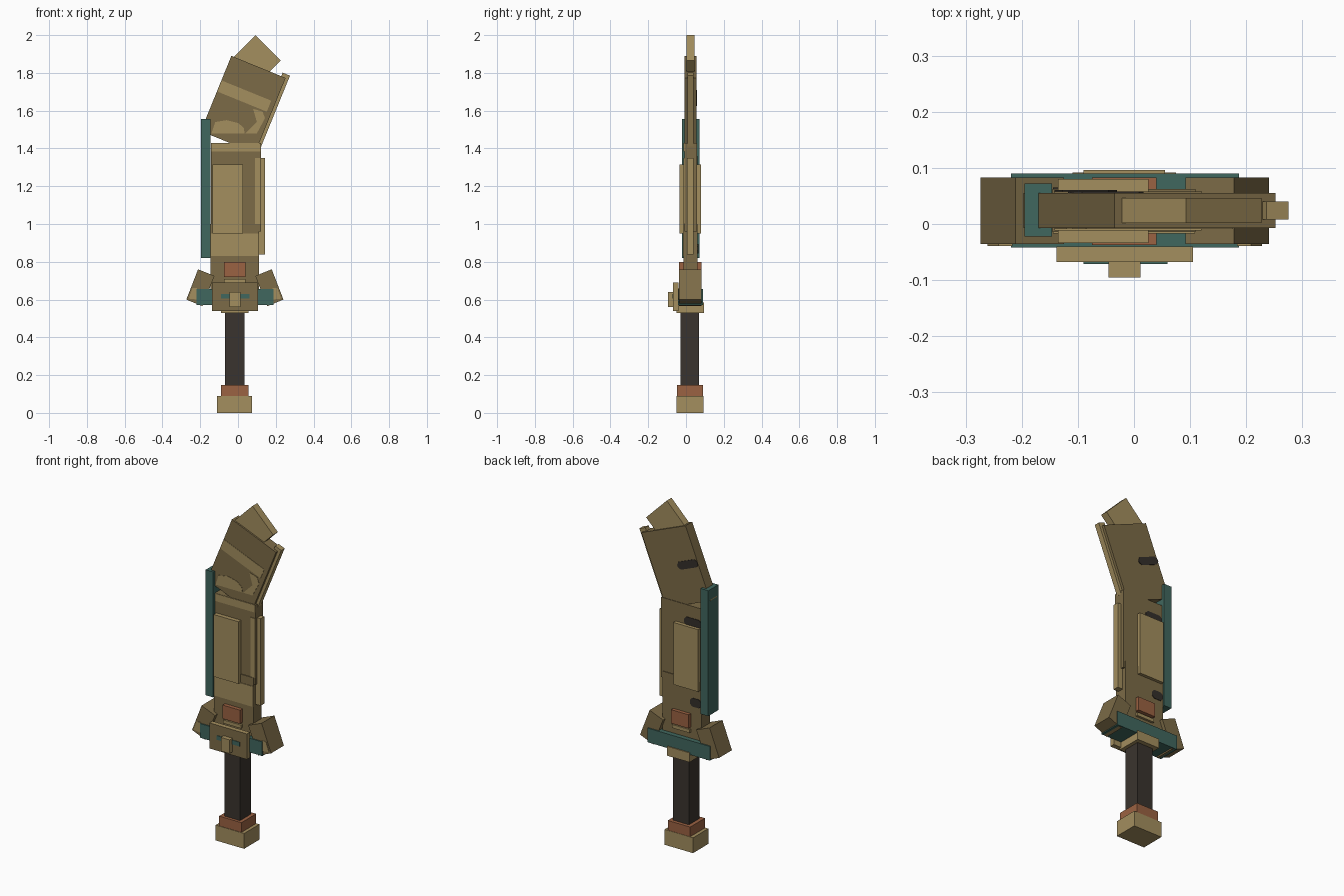
import bpy, bmesh, math

if "Cube" in bpy.data.objects:
    bpy.data.objects.remove(bpy.data.objects["Cube"])


def material(name, rgb):
    lin = [(c / 255 / 12.92) if c < 10 else ((c / 255 + 0.055) / 1.055) ** 2.4 for c in rgb]
    m = bpy.data.materials.new(name)
    m.diffuse_color = (*lin, 1)
    m.use_nodes = True
    m.node_tree.nodes["Principled BSDF"].inputs["Base Color"].default_value = m.diffuse_color
    return m


BROWN = material("olive_brown", (124, 107, 71))
TAN = material("tan", (163, 142, 94))
TEAL = material("teal", (64, 103, 94))
RUST = material("rust", (155, 98, 66))
DARK = material("dark_grip", (58, 52, 46))
BLACK = material("charcoal", (52, 47, 42))


def prism(name, pts, y0, y1, mat):
    """Extrude an (x, z) outline from y0 to y1."""
    bm = bmesh.new()
    a = [bm.verts.new((x, y0, z)) for x, z in pts]
    b = [bm.verts.new((x, y1, z)) for x, z in pts]
    bm.faces.new(a)
    bm.faces.new(b[::-1])
    n = len(pts)
    for i in range(n):
        j = (i + 1) % n
        bm.faces.new((a[j], a[i], b[i], b[j]))
    bmesh.ops.recalc_face_normals(bm, faces=bm.faces)
    me = bpy.data.meshes.new(name)
    bm.to_mesh(me)
    bm.free()
    me.materials.append(mat)
    ob = bpy.data.objects.new(name, me)
    bpy.context.collection.objects.link(ob)
    return ob


def rect(x0, x1, z0, z1):
    return [(x0, z0), (x1, z0), (x1, z1), (x0, z1)]


def box(name, x0, x1, y0, y1, z0, z1, mat):
    return prism(name, rect(x0, x1, z0, z1), y0, y1, mat)


def tilt(pts):
    """Map (across, down) coordinates of the bent blade tip to (x, z)."""
    c, s = 0.926, 0.377
    return [(-0.035 + u * c - v * s, 1.89 - u * s - v * c) for u, v in pts]


def blob(x0, x1, z0, z1, r):
    """Outline with chamfered corners for camouflage patches."""
    return [(x0 + r, z0), (x1 - r, z0), (x1, z0 + r), (x1, z1 - r),
            (x1 - r, z1), (x0 + r, z1), (x0, z1 - r), (x0, z0 + r)]


# Handle
box("pommel", -0.11, 0.075, -0.05, 0.092, 0, 0.09, TAN)
box("pommel_collar", -0.09, 0.055, -0.047, 0.09, 0.09, 0.147, RUST)
box("grip", -0.068, 0.034, -0.03, 0.07, 0.147, 0.535, DARK)

# Guard
box("guard_collar", -0.09, 0.055, -0.05, 0.096, 0.53, 0.585, TAN)
box("guard_bar", -0.219, 0.187, -0.042, 0.09, 0.572, 0.655, TEAL)
plate = box("guard_front_plate", -0.138, 0.105, -0.068, -0.04, 0.54, 0.69, TAN)
plate.data.materials.append(BROWN)
for f in plate.data.polygons:
    if f.normal.y < -0.9:
        f.material_index = 1
box("guard_front_inlay", -0.09, 0.06, -0.071, -0.067, 0.605, 0.63, TEAL)
box("guard_stud", -0.045, 0.012, -0.095, -0.067, 0.56, 0.64, TAN)
MID = -0.0165
for side, sx in (("left", -1), ("right", 1)):
    wing = [(0.195, 0.76), (0.257, 0.60), (0.172, 0.565), (0.108, 0.725)]
    patch = [(0.20, 0.66), (0.225, 0.66), (0.245, 0.605), (0.20, 0.60)]
    prism(f"guard_wing_{side}", [(MID + sx * x, z) for x, z in wing], -0.036, 0.083, BROWN)
    prism(f"wing_patch_{side}", [(MID + sx * x, z) for x, z in patch], -0.039, -0.035, TAN)

# Straight part of the blade
box("blade_base", -0.145, 0.11, -0.014, 0.062, 0.60, 1.0, BROWN)
box("blade_middle", -0.143, 0.121, -0.009, 0.058, 0.96, 1.43, BROWN)
box("blade_rivet", -0.075, 0.04, -0.037, 0.083, 0.72, 0.80, RUST)
box("rivet_band", -0.075, 0.04, -0.03, 0.075, 0.69, 0.71, TAN)
box("side_panels", -0.135, 0.026, -0.034, 0.08, 0.95, 1.315, TAN)
box("cutting_edge", 0.10, 0.144, 0.005, 0.039, 0.838, 1.35, TAN)
box("spine_guard", -0.195, -0.146, -0.022, 0.072, 0.82, 1.557, TEAL)

# Bent upper part of the blade
prism("blade_upper", tilt(rect(0, 0.31, 0, 0.43)), -0.007, 0.055, BROWN)
prism("upper_cutting_edge", tilt(rect(0.285, 0.327, -0.02, 0.385)), 0.008, 0.04, TAN)
prism("blade_tip", [(0.093, 2.0), (0.227, 1.866), (0.113, 1.752), (-0.021, 1.886)],
      0.002, 0.046, TAN)

# Camouflage patches, front
prism("upper_band", tilt(rect(0.002, 0.285, 0.14, 0.203)), -0.009, -0.006, TAN)
prism("upper_spot", [(-0.14, 1.48), (0.035, 1.48), (0.03, 1.51), (0.0, 1.535),
                     (-0.06, 1.55), (-0.12, 1.54)], -0.009, -0.006, TAN)
prism("upper_edge_spot", [(0.04, 1.48), (0.1, 1.48), (0.143, 1.56), (0.13, 1.595),
                          (0.08, 1.61), (0.10, 1.54)], -0.009, -0.006, TAN)
box("ledge_stripe", -0.142, 0.12, -0.012, -0.008, 1.385, 1.429, TAN)
box("lower_stripe", -0.144, 0.109, -0.017, -0.013, 0.83, 0.95, TAN)
box("edge_stripe", 0.09, 0.12, -0.012, -0.008, 1.0, 1.35, TAN)

# Camouflage patches, back
prism("upper_back_spot", tilt(blob(0.0, 0.14, 0.19, 0.235, 0.015)), 0.054, 0.058, BLACK)
prism("middle_back_spot", blob(-0.142, -0.03, 1.31, 1.36, 0.015), 0.057, 0.061, BLACK)
prism("base_back_spot", blob(-0.144, -0.07, 0.845, 0.895, 0.015), 0.061, 0.065, BLACK)
